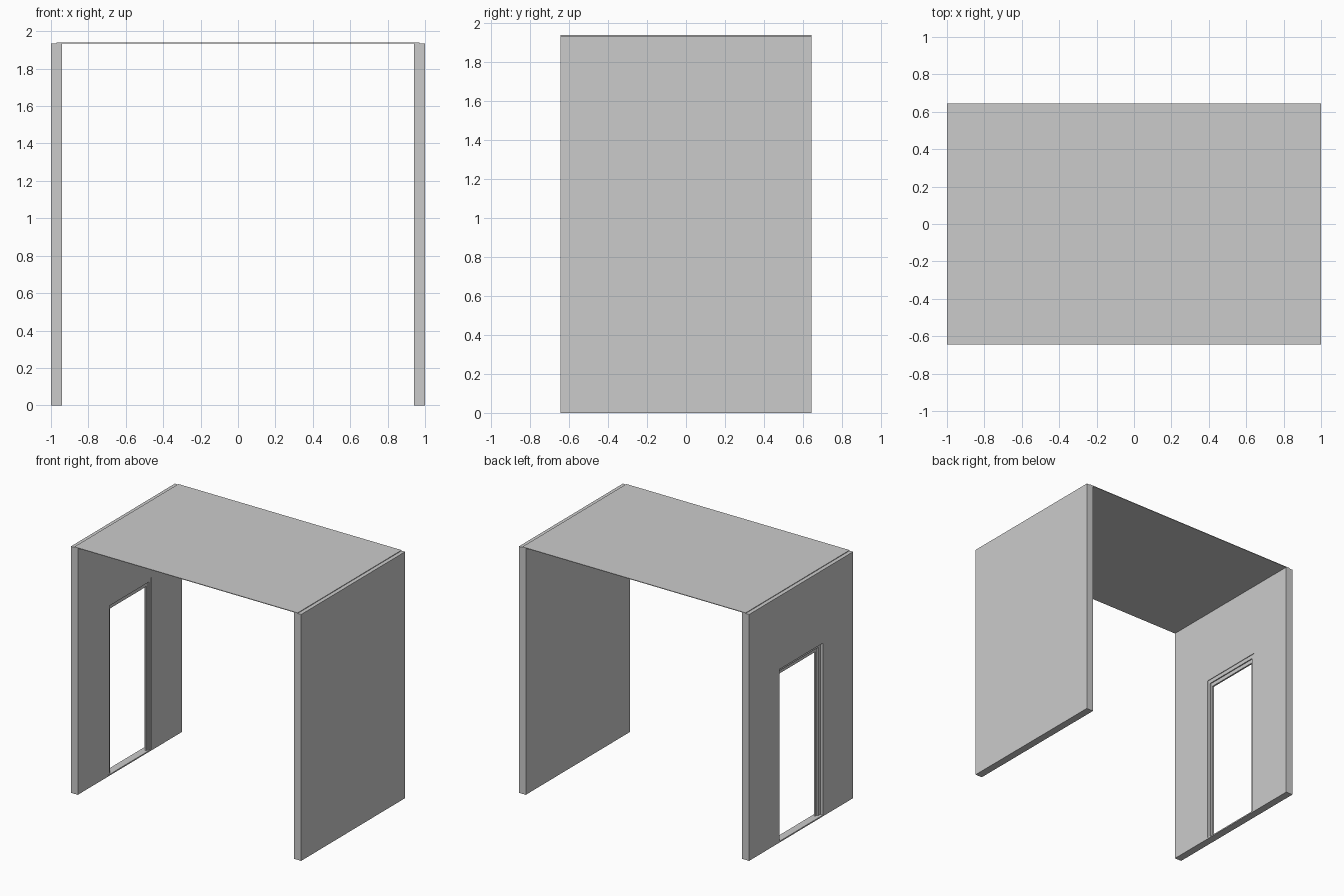
import bpy

if "Cube" in bpy.data.objects:
    bpy.data.objects.remove(bpy.data.objects["Cube"])

H, D = 1.935, 0.645        # wall height, half depth
DOOR_W, DOOR_H = 0.27, 1.36  # half width and height of the doorway


def prism(name, outline, x0, x1):
    """Extrude a (y, z) outline between two x positions."""
    n = len(outline)
    verts = [(x, y, z) for x in (x0, x1) for y, z in outline]
    faces = [tuple(reversed(range(n))), tuple(range(n, 2 * n))]
    faces += [(i, (i + 1) % n, n + (i + 1) % n, n + i) for i in range(n)]
    mesh = bpy.data.meshes.new(name)
    mesh.from_pydata(verts, [], faces)
    mesh.update()
    obj = bpy.data.objects.new(name, mesh)
    bpy.context.collection.objects.link(obj)
    return obj


def rect(y, z0, z1):
    return [(-y, z0), (y, z0), (y, z1), (-y, z1)]


def arch(y, z, side, top):
    """Door-shaped outline: two uprights joined by a head."""
    return [(-y, 0), (-y + side, 0), (-y + side, z - top), (y - side, z - top),
            (y - side, 0), (y, 0), (y, z), (-y, z)]


# Solid wall, and the wall with the doorway
prism("right_wall", rect(D, 0, H), 0.94, 1.0)
prism("door_wall", arch(D, H, D - DOOR_W, H - DOOR_H), -1.0, -0.94)

# Door frame with a deeper stop, and the threshold
prism("door_frame", arch(DOOR_W, DOOR_H, 0.025, 0.03), -0.978, -0.945)
prism("door_stop", arch(DOOR_W - 0.025, DOOR_H - 0.03, 0.02, 0.03), -0.966, -0.953)
prism("threshold", rect(DOOR_W, 0, 0.01), -1.0, -0.94)

# Thin roof sheet, resting halfway over each wall
prism("roof", rect(D, H, H + 0.005), -0.97, 0.97)
